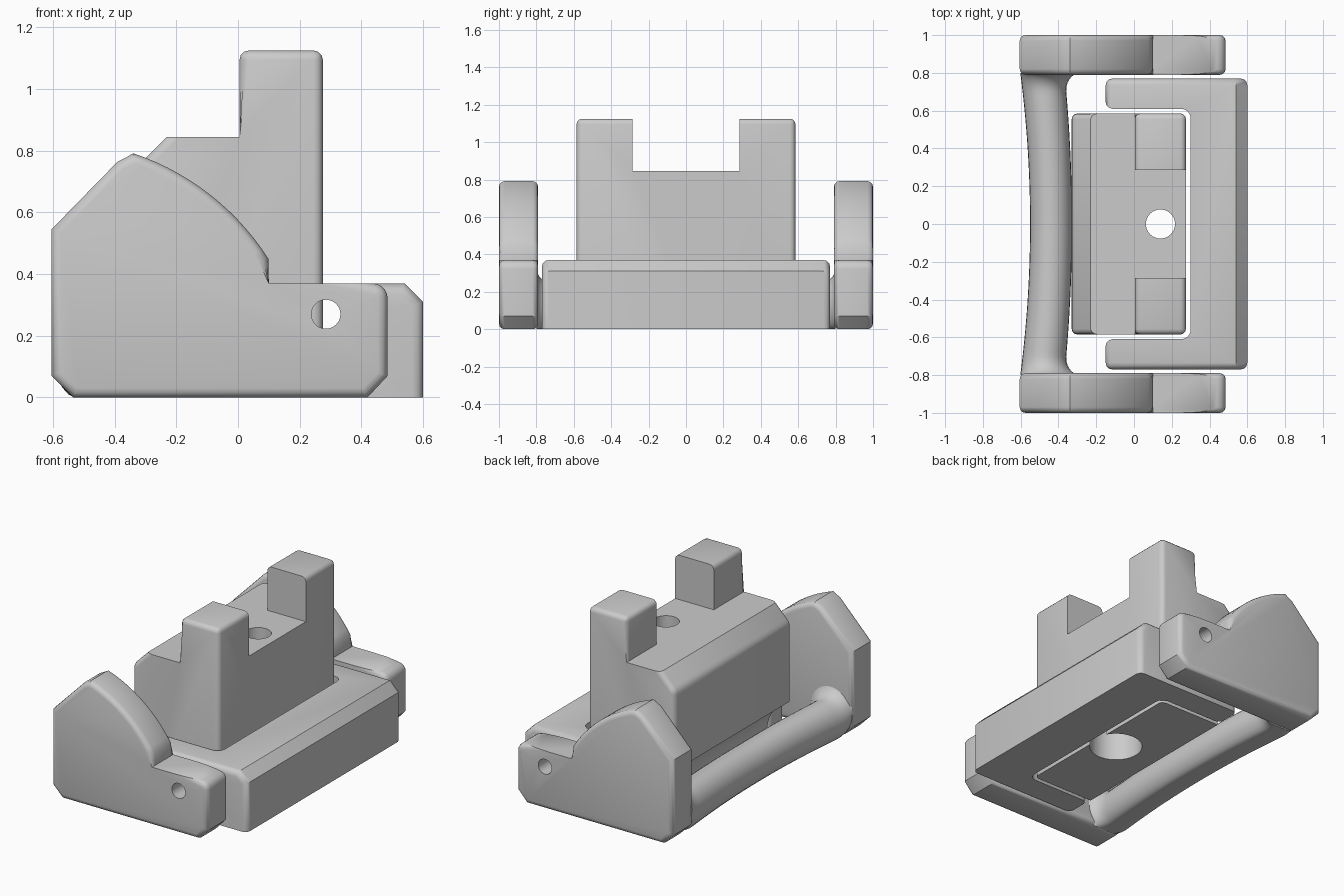
import bpy, bmesh, math
from mathutils import Vector

if "Cube" in bpy.data.objects:
    bpy.data.objects.remove(bpy.data.objects["Cube"])

grey = bpy.data.materials.new("plain grey")
grey.use_nodes = True
GREY = (0.6, 0.6, 0.6, 1)
grey.diffuse_color = GREY
grey.node_tree.nodes["Principled BSDF"].inputs["Base Color"].default_value = GREY


def finish(name, bm):
    bmesh.ops.recalc_face_normals(bm, faces=bm.faces)
    mesh = bpy.data.meshes.new(name)
    bm.to_mesh(mesh)
    bm.free()
    mesh.materials.append(grey)
    ob = bpy.data.objects.new(name, mesh)
    bpy.context.collection.objects.link(ob)
    return ob


def prism(points, start, sweep):
    """Extrude a flat outline along a sweep vector."""
    bm = bmesh.new()
    face = bm.faces.new([bm.verts.new(Vector(p) + Vector(start)) for p in points])
    ext = bmesh.ops.extrude_face_region(bm, geom=[face])
    verts = [v for v in ext["geom"] if isinstance(v, bmesh.types.BMVert)]
    bmesh.ops.translate(bm, vec=sweep, verts=verts)
    bmesh.ops.recalc_face_normals(bm, faces=bm.faces)
    return bm


def soften(bm, rule, width, segments=3):
    edges = [e for e in bm.edges if rule(e, e.verts[0].co, e.verts[1].co)]
    bmesh.ops.bevel(bm, geom=edges, offset=width, offset_type='OFFSET',
                    segments=segments, profile=0.5, affect='EDGES', clamp_overlap=True)


def both(a, b, axis, value):
    return abs(a[axis] - value) < 0.002 and abs(b[axis] - value) < 0.002


def cut(ob, bm):
    cutter = finish("cutter", bm)
    cutter.hide_render = True
    mod = ob.modifiers.new("cut", 'BOOLEAN')
    mod.operation, mod.solver, mod.object = 'DIFFERENCE', 'EXACT', cutter
    bpy.context.view_layer.objects.active = ob
    bpy.ops.object.modifier_apply(modifier=mod.name)
    bpy.data.objects.remove(cutter)


def rod(radius, x, along, at, low, high):
    """Round cutter along z (at = y) or along y (at = z)."""
    ring = []
    for i in range(40):
        a = math.tau * i / 40
        u, v = x + radius * math.cos(a), at + radius * math.sin(a)
        ring.append((u, v, 0) if along == 'Z' else (u, 0, v))
    start = (0, 0, low) if along == 'Z' else (0, low, 0)
    sweep = (0, 0, high - low) if along == 'Z' else (0, high - low, 0)
    return prism(ring, start, sweep)


def shade(ob):
    bpy.ops.object.select_all(action='DESELECT')
    ob.select_set(True)
    bpy.context.view_layer.objects.active = ob
    bpy.ops.object.shade_smooth_by_angle(angle=math.radians(35))


def arc(cx, cz, r, a0, a1, n):
    return [(cx + r * math.cos(math.radians(a0 + (a1 - a0) * i / n)), 0,
             cz + r * math.sin(math.radians(a0 + (a1 - a0) * i / n))) for i in range(n + 1)]


# Side plates: curved cam shape with a low ear and pivot hole
crown = arc(-0.605, 0.0, 0.835, 32.6, 71.5, 14)
plate_outline = ([(-0.535, 0, 0), (0.42, 0, 0), (0.485, 0, 0.07)]
                 + arc(0.437, 0.322, 0.048, 0, 90, 5)
                 + [(0.1, 0, 0.37)] + crown
                 + [(-0.365, 0, 0.777), (-0.39, 0, 0.765), (-0.605, 0, 0.545), (-0.605, 0, 0.07)])


def plate_edge(e, a, b):
    flat_cap = both(a, b, 1, a.y) and e.calc_face_angle(0) > 1.0
    ear_top = both(a, b, 2, 0.37)
    return flat_cap and not ear_top


for name, low in (("right_side_plate", -1.0), ("left_side_plate", 0.79)):
    bm = prism(plate_outline, (0, low, 0), (0, 0.21, 0))
    soften(bm, plate_edge, 0.03)
    plate = finish(name, bm)
    cut(plate, rod(0.047, 0.285, 'Y', 0.27, low - 0.1, low + 0.3))
    shade(plate)

# Base frame: a C shape with a chamfered outer edge
half = [(0.6, 0.77), (-0.15, 0.77), (-0.15, 0.61), (0.25, 0.61)]
inner = [(0.25 + 0.05 * math.sin(t * math.pi / 8), 0.56 + 0.05 * math.cos(t * math.pi / 8))
         for t in range(1, 5)]
half += inner
frame_outline = [(x, y, 0) for x, y in half] + [(x, -y, 0) for x, y in reversed(half)]
bm = prism(frame_outline, (0, 0, 0), (0, 0, 0.37))
soften(bm, lambda e, a, b: both(a, b, 2, 0.37) and both(a, b, 0, 0.6), 0.06, 1)


def frame_edge(e, a, b):
    bottom = both(a, b, 2, 0)
    side = both(a, b, 1, 0.77) or both(a, b, 1, -0.77)
    tip = both(a, b, 0, -0.15)
    return (side or tip) and not bottom


soften(bm, frame_edge, 0.035)
frame = finish("base_frame", bm)
cut(frame, rod(0.047, 0.285, 'Y', 0.27, -0.9, 0.9))
shade(frame)

# Centre block: stepped profile with a hollow clearing the handle
hollow = arc(-0.42, 0.0, 0.265, 70, 0, 10)
block_outline = [(0.275, 0, 0), (0.275, 0, 1.125), (0.005, 0, 1.125), (0.005, 0, 0.845),
                 (-0.23, 0, 0.845), (-0.33, 0, 0.745)] + hollow
bm = prism(block_outline, (0, -0.585, 0), (0, 1.17, 0))


def block_edge(e, a, b):
    high = max(a.z, b.z) > 0.5
    deck_side = both(a, b, 2, 0.845)
    return high and not deck_side


soften(bm, block_edge, 0.04)
block = finish("centre_block", bm)
slot = [(-0.1, 0, 0.845), (0.4, 0, 0.845), (0.4, 0, 1.3), (-0.1, 0, 1.3)]
cut(block, prism(slot, (0, -0.285, 0), (0, 0.57, 0)))
cut(block, rod(0.077, 0.14, 'Z', 0, -0.1, 1.0))
cut(block, rod(0.155, 0.14, 'Z', 0, -0.1, 0.3))
shade(block)

# Handle: bowed bar flaring into the plates
bm = bmesh.new()
SIDES, STEPS, END = 28, 44, 0.8
rings = []
for j in range(STEPS + 1):
    y = END * math.sin(math.pi * (j / STEPS - 0.5))
    t = abs(y) / END
    k = max(0, (abs(y) - 0.7) / (END - 0.7))
    flare = 0.09 * (1 - math.sqrt(max(0, 1 - k * k)))
    outer = -0.55 - 0.052 * t * t
    front = -0.328 - 0.04 * t * t + flare
    top = 0.23 + 0.01 * t + flare
    rx, rz = (front - outer) / 2, (top + 0.02) / 2
    ring = []
    for i in range(SIDES):
        a = math.tau * i / SIDES
        z = max(0.0, top - rz + rz * math.sin(a))
        ring.append(bm.verts.new((outer + rx + rx * math.cos(a), y, z)))
    rings.append(ring)
for r0, r1 in zip(rings, rings[1:]):
    for i in range(SIDES):
        n = (i + 1) % SIDES
        bm.faces.new((r0[i], r0[n], r1[n], r1[i]))
bm.faces.new(rings[0])
bm.faces.new(rings[-1])
shade(finish("handle", bm))
